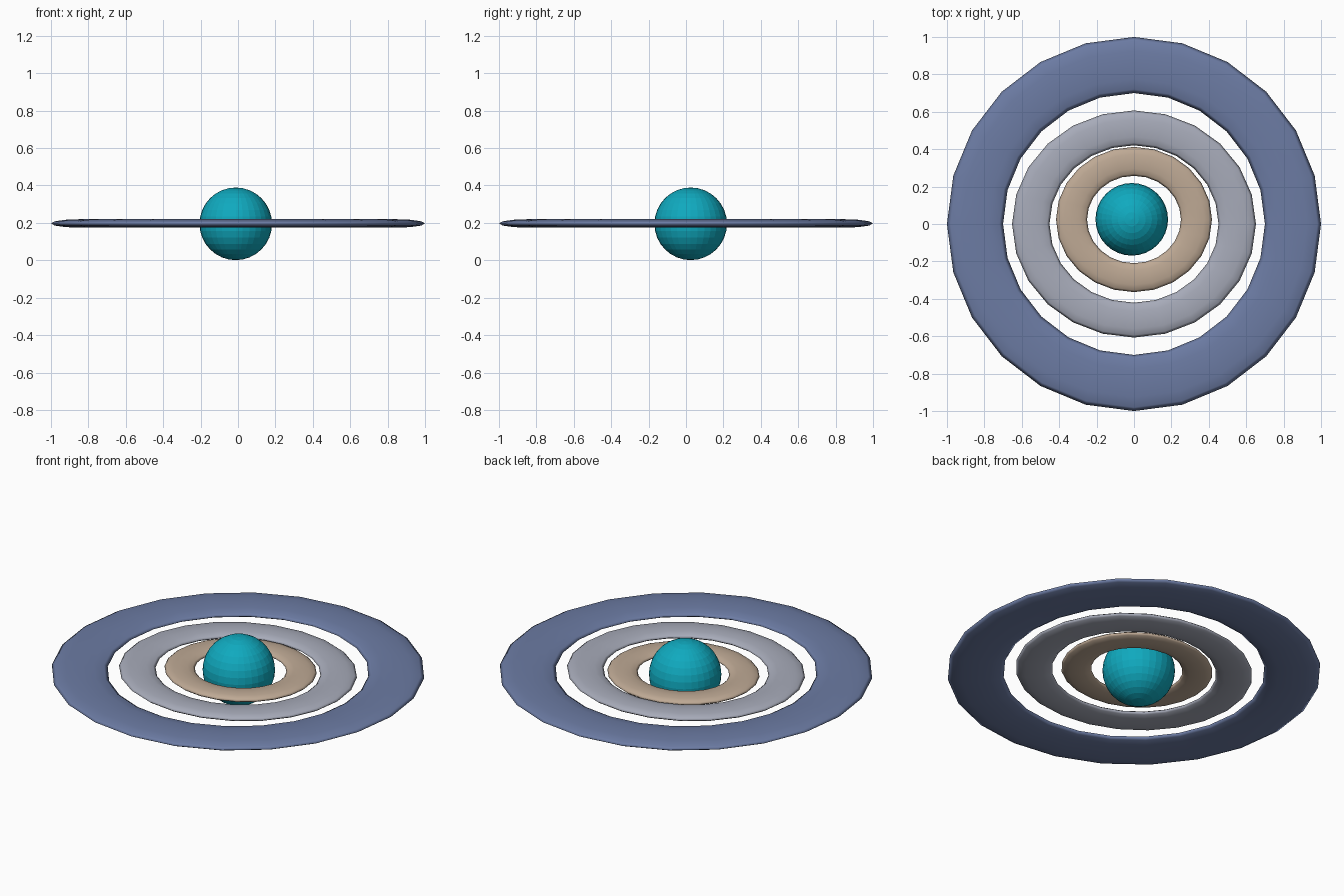
import bpy
import math

if "Cube" in bpy.data.objects:
    bpy.data.objects.remove(bpy.data.objects["Cube"])


def colour(obj, rgb):
    mat = bpy.data.materials.new(obj.name + "_colour")
    mat.diffuse_color = (*rgb, 1)
    mat.use_nodes = True
    mat.node_tree.nodes["Principled BSDF"].inputs["Base Color"].default_value = mat.diffuse_color
    obj.data.materials.append(mat)


def ring(name, centre_y, inner, outer, y_scale, half_thick, rgb):
    """Flattened torus lying level around the planet."""
    minor = (outer - inner) / 2
    bpy.ops.mesh.primitive_torus_add(
        major_segments=24, minor_segments=12,
        major_radius=(outer + inner) / 2, minor_radius=minor,
        location=(0, centre_y, 0.197))
    obj = bpy.context.object
    obj.name = name
    obj.scale = (1, y_scale, half_thick / minor)
    bpy.ops.object.transform_apply(location=False, rotation=False, scale=True)
    bpy.ops.object.shade_smooth()
    colour(obj, rgb)


# Planet ball, faceted and slightly off centre
bpy.ops.mesh.primitive_uv_sphere_add(
    segments=32, ring_count=16, radius=0.194, location=(-0.012, 0.025, 0.195))
planet = bpy.context.object
planet.name = "planet"
colour(planet, (0.005, 0.40, 0.52))

# Three flat rings
ring("outer_ring", 0, 0.70, 1.0, 1.0, 0.0225, (0.15, 0.20, 0.37))
ring("middle_ring", 0, 0.452, 0.652, 0.931, 0.02, (0.39, 0.41, 0.49))
ring("inner_ring", 0.024, 0.251, 0.417, 0.931, 0.019, (0.52, 0.40, 0.30))
